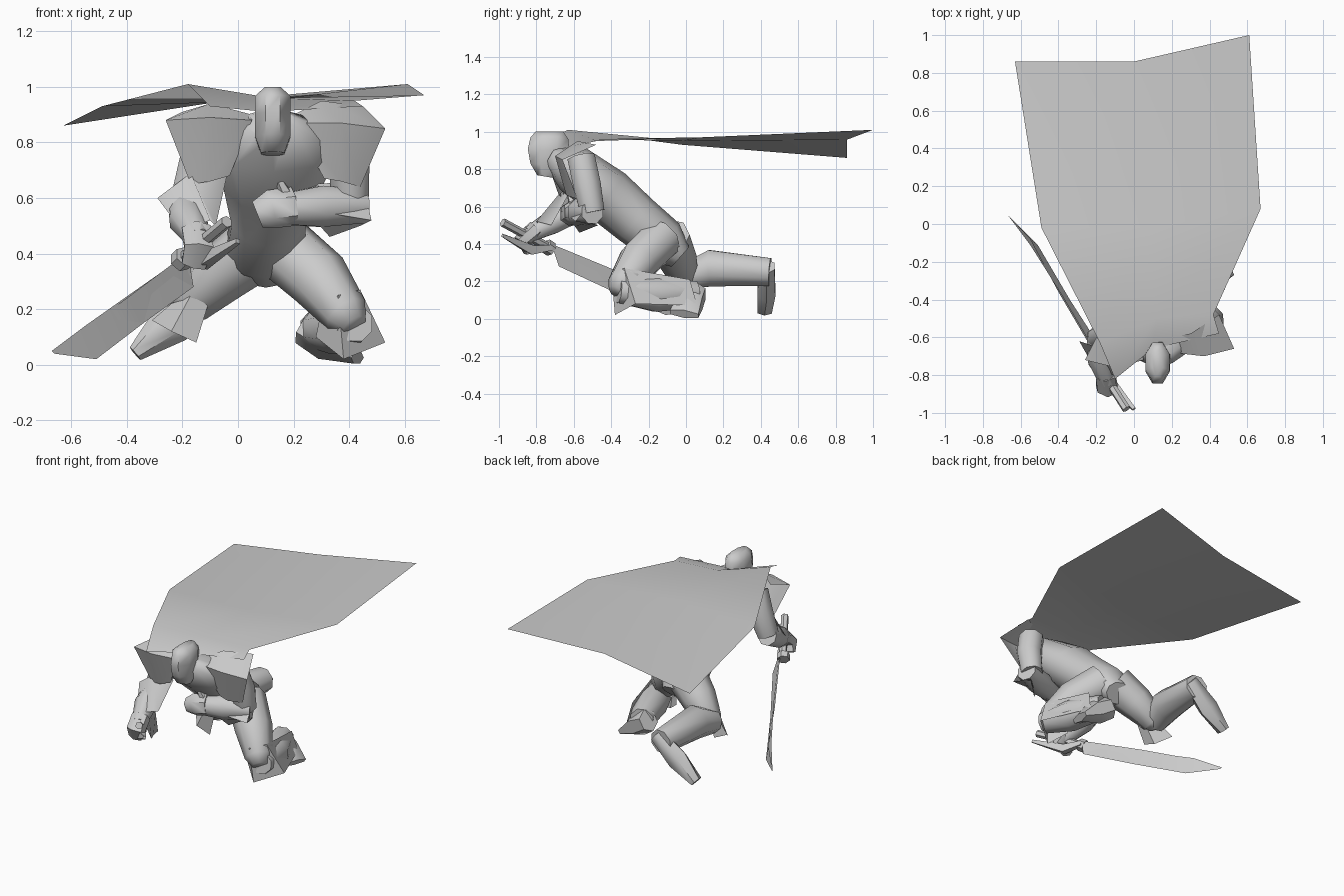
import bpy, math
from mathutils import Vector as V


def add(name, verts, faces, angle=40):
    me = bpy.data.meshes.new(name)
    me.from_pydata([tuple(v) for v in verts], [], faces)
    ob = bpy.data.objects.new(name, me)
    bpy.context.collection.objects.link(ob)
    bpy.ops.object.select_all(action='DESELECT')
    ob.select_set(True)
    bpy.context.view_layer.objects.active = ob
    bpy.ops.object.mode_set(mode='EDIT')
    bpy.ops.mesh.select_all(action='SELECT')
    bpy.ops.mesh.normals_make_consistent(inside=False)
    bpy.ops.object.mode_set(mode='OBJECT')
    bpy.ops.object.shade_smooth_by_angle(angle=math.radians(angle))
    return ob


def limb(name, rings, side=(1, 0, 0), n=8, angle=55):
    """Loft of elliptical rings: each is (x, y, z, radius along side, other radius)."""
    pts = [V(r[:3]) for r in rings]
    verts, faces, last = [], [], len(rings) - 1
    for i, r in enumerate(rings):
        t = (pts[min(i + 1, last)] - pts[max(i - 1, 0)]).normalized()
        a = V(side)
        a = (a - t * a.dot(t)).normalized()
        b = t.cross(a)
        for k in range(n):
            w = 2 * math.pi * (k + .5) / n
            verts.append(pts[i] + a * r[3] * math.cos(w) + b * r[-1] * math.sin(w))
    for i in range(last):
        for k in range(n):
            j = (k + 1) % n
            faces.append((i * n + k, i * n + j, i * n + n + j, i * n + n + k))
    faces += [tuple(range(n))[::-1], tuple(range(last * n, last * n + n))]
    return add(name, verts, faces, angle)


def sheet(name, rows, angle=50):
    """Open surface through rows of points."""
    m = len(rows[0])
    faces = [(i * m + k, i * m + k + 1, i * m + m + k + 1, i * m + m + k)
             for i in range(len(rows) - 1) for k in range(m - 1)]
    return add(name, [p for r in rows for p in r], faces, angle)


# torso leaning forward, and helmet
limb("torso", [(.12, -.72, .87, .09, .06), (.13, -.6, .8, .25, .13), (.12, -.42, .66, .18, .15),
               (.11, -.27, .53, .14, .14), (.1, -.12, .41, .15, .13), (.1, -.03, .33, .09, .07)], n=10)
limb("helmet", [(.125, -.75, .76, .045, .05), (.125, -.74, .82, .069, .1),
                (.125, -.735, .9, .07, .12), (.125, -.73, .965, .069, .11),
                (.125, -.73, 1.0, .03, .08)])

# legs
limb("front_thigh", [(.15, -.13, .43, .12), (.29, -.25, .31, .115), (.39, -.34, .18, .085), (.42, -.37, .14, .05)],
     angle=80)
limb("front_shin", [(.42, -.36, .15, .07), (.37, -.16, .13, .1), (.29, .05, .13, .075)])
limb("front_foot", [(.24, .05, .14, .065, .07), (.33, .02, .09, .08, .08), (.43, -.01, .025, .09, .025)],
     side=(0, 1, 0), n=6)
limb("rear_thigh", [(.07, -.1, .43, .125), (-.06, -.05, .33, .11), (-.17, -.01, .22, .08), (-.2, -.02, .19, .05)],
     angle=80)
limb("rear_shin", [(-.19, -.02, .22, .07), (-.16, .13, .27, .105), (-.13, .45, .25, .08)])
limb("rear_foot", [(-.09, .43, .28, .05, .05), (-.24, .43, .15, .055, .08), (-.37, .42, .04, .045, .03)],
     side=(0, 1, 0), n=6)

# knee guards
sheet("front_knee_guard", [[(.30, -.33, .2), (.36, -.4, .25), (.44, -.33, .27), (.38, .02, .21)],
                           [(.28, -.3, .1), (.38, -.38, .02), (.53, -.27, .08), (.4, .06, .07)]])
sheet("rear_knee_guard", [[(-.1, -.1, .24), (-.17, -.1, .25), (-.24, -.02, .22)],
                          [(-.15, -.08, .08), (-.24, -.09, .12), (-.31, 0, .16)]])

# arm folded across the chest
limb("upper_arm_front", [(.36, -.56, .86, .08), (.4, -.53, .72, .08), (.405, -.5, .57, .07)])
limb("forearm_front", [(.45, -.5, .57, .065), (.3, -.56, .57, .08), (.16, -.6, .56, .06)], side=(0, 1, 0))
limb("fist_front", [(.2, -.6, .57, .06, .07), (.12, -.62, .56, .06, .07), (.07, -.62, .54, .04, .05)],
     side=(0, 1, 0), n=6)
limb("thumb_front", [(.19, -.6, .58, .03), (.15, -.62, .66, .015)], n=5)
sheet("forearm_guard", [[(.26, -.55, .65), (.45, -.48, .66)], [(.24, -.64, .56), (.48, -.59, .52)],
                        [(.33, -.57, .46), (.44, -.47, .5)]], 80)

# arm holding the blade
limb("upper_arm_blade", [(-.09, -.6, .84, .08), (-.14, -.58, .72, .08), (-.18, -.6, .58, .07)])
limb("forearm_blade", [(-.19, -.58, .58, .065), (-.18, -.71, .52, .07), (-.14, -.84, .45, .045)])
limb("hand_blade", [(-.15, -.8, .48, .06, .05), (-.14, -.87, .42, .06, .05), (-.16, -.84, .36, .05, .03)], n=6)
sheet("elbow_guard", [[(-.29, -.62, .6), (-.2, -.78, .48)], [(-.17, -.66, .69), (-.1, -.8, .52)],
                      [(-.04, -.62, .68), (-.08, -.72, .5)]], 80)

# blade with a thin back edge, grip and hilt fin
sheet("blade", [[(-.18, -.72, .4), (-.16, -.68, .28), (-.2, -.7, .39)],
                [(-.38, -.38, .26), (-.34, -.4, .15), (-.4, -.36, .24)],
                [(-.55, -.11, .14), (-.51, -.11, .02), (-.55, -.08, .13)],
                [(-.67, .05, .05), (-.66, .04, .04), (-.67, .05, .05)]], 80)
limb("grip", [(-.04, -.98, .515, .023), (-.2, -.73, .38, .023)], n=6)
limb("hilt_collar", [(-.19, -.75, .39, .04), (-.21, -.72, .37, .04)], n=6)
limb("hilt_fin", [(0, -.98, .445, .012), (-.13, -.83, .37, .035), (-.18, -.72, .38, .02)], n=4)

# shoulder plates
sheet("front_shoulder_plate", [[(.2, -.6, .9), (.3, -.58, .95), (.45, -.48, .93)],
                               [(.2, -.68, .87), (.37, -.7, .87), (.53, -.66, .85)],
                               [(.31, -.63, .67), (.37, -.64, .66), (.44, -.58, .64)]], 60)
sheet("blade_shoulder_plate", [[(.05, -.64, .9), (-.1, -.66, .94), (-.2, -.6, .91)],
                               [(.05, -.72, .88), (-.1, -.76, .89), (-.26, -.72, .88)],
                               [(-.03, -.66, .68), (-.1, -.68, .66), (-.17, -.66, .65)]], 60)

# flying cloak
sheet("cloak", [[(-.1, -.82, .93), (.1, -.66, .91), (.45, -.58, .93)],
                [(-.18, -.63, 1.01), (.12, -.5, .96), (.42, -.48, .95)],
                [(-.49, -.02, .93), (.08, -.02, .95), (.67, .08, .97)],
                [(-.63, .86, .86), (0, .86, .957), (.61, 1, 1.01)]])
